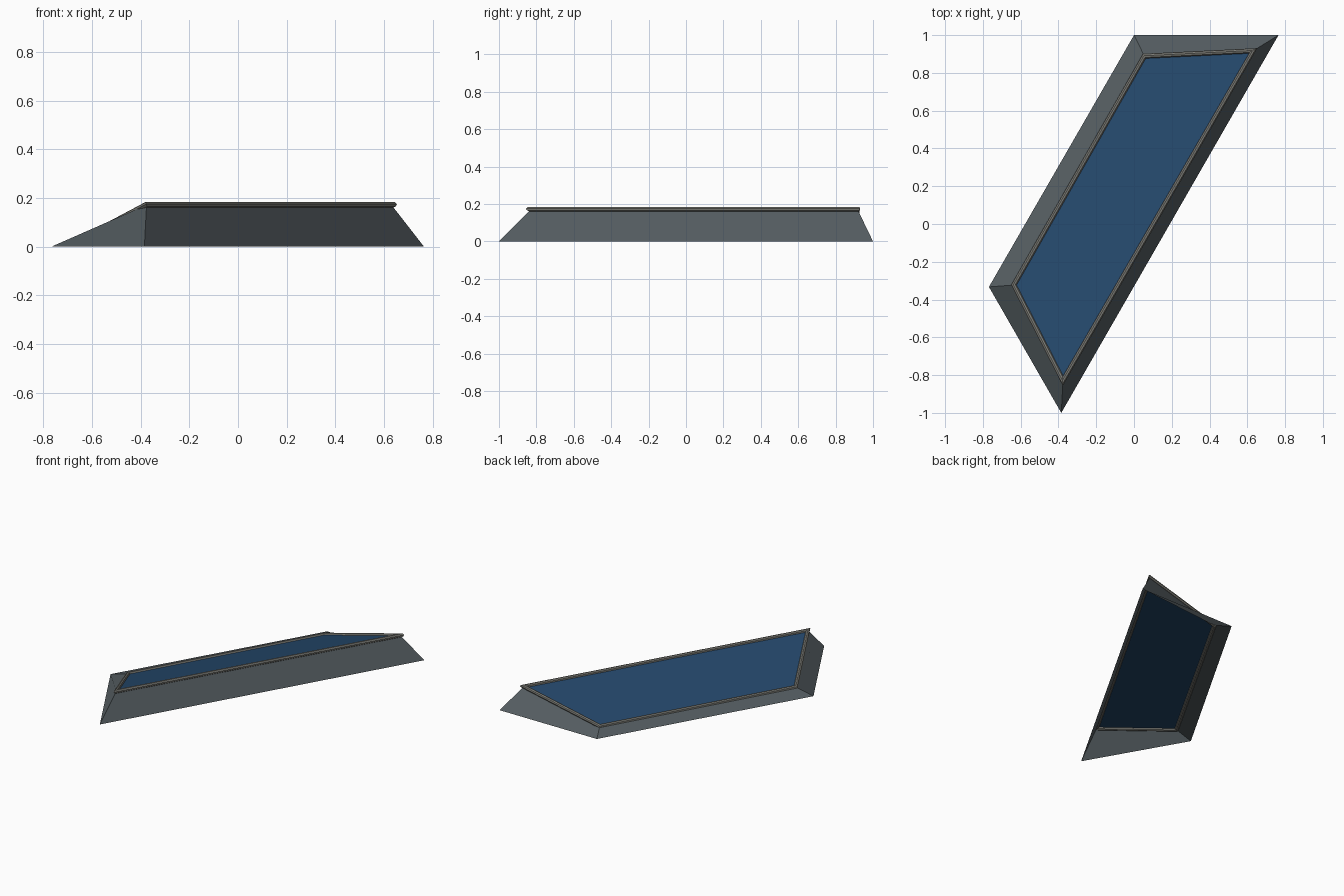
import bpy, math
from mathutils import Vector

if "Cube" in bpy.data.objects:
    bpy.data.objects.remove(bpy.data.objects["Cube"])

BASE = [Vector(p) for p in [(0, 1, 0), (0.765, 1, 0), (-0.385, -1, 0), (-0.768, -0.333, 0)]]
RIM = [Vector(p) for p in [(0.055, 0.889, 0.034), (0.631, 0.917, 0.172),
                           (-0.376, -0.830, 0.172), (-0.636, -0.323, 0.034)]]
R, SIDES = 0.013, 8


def material(name, color):
    m = bpy.data.materials.new(name)
    m.diffuse_color = (*color, 1)
    m.use_nodes = True
    m.node_tree.nodes["Principled BSDF"].inputs["Base Color"].default_value = m.diffuse_color
    return m


def add_mesh(name, verts, faces, mat):
    me = bpy.data.meshes.new(name)
    me.from_pydata(verts, [], faces)
    me.materials.append(mat)
    ob = bpy.data.objects.new(name, me)
    bpy.context.collection.objects.link(ob)
    return ob


# sloping side walls, open underneath
walls = [(i, i + 4, (i + 1) % 4 + 4, (i + 1) % 4) for i in range(4)]
add_mesh("side_walls", BASE + RIM, [w[::-1] for w in walls],
         material("wall_grey", (0.09, 0.11, 0.12)))

# tilted glass panel
add_mesh("glass_panel", RIM, [(3, 2, 1, 0)], material("glass_blue", (0.018, 0.065, 0.15)))

# mitred bar frame around the panel
normal = (RIM[2] - RIM[1]).cross(RIM[0] - RIM[1]).normalized()
if normal.z < 0:
    normal.negate()
verts, faces = [], []
for i, p in enumerate(RIM):
    d0 = (p - RIM[i - 1]).normalized()
    d1 = (RIM[(i + 1) % 4] - p).normalized()
    n0, n1 = d0.cross(normal), d1.cross(normal)
    out = -(n0 + n1) / (1 + n0.dot(n1))
    for k in range(SIDES):
        a = 2 * math.pi * k / SIDES
        verts.append(p + out * (R * math.cos(a)) + normal * (R * math.sin(a)))
        j, l = (i + 1) % 4, (k + 1) % SIDES
        faces.append((i * SIDES + k, j * SIDES + k, j * SIDES + l, i * SIDES + l))
frame = add_mesh("panel_frame", verts, faces, material("frame_grey", (0.2, 0.2, 0.18)))
frame.data.update()

# make frame and wall normals face outward
import bmesh
bm = bmesh.new()
bm.from_mesh(frame.data)
bmesh.ops.recalc_face_normals(bm, faces=bm.faces)
bm.to_mesh(frame.data)
bm.free()
